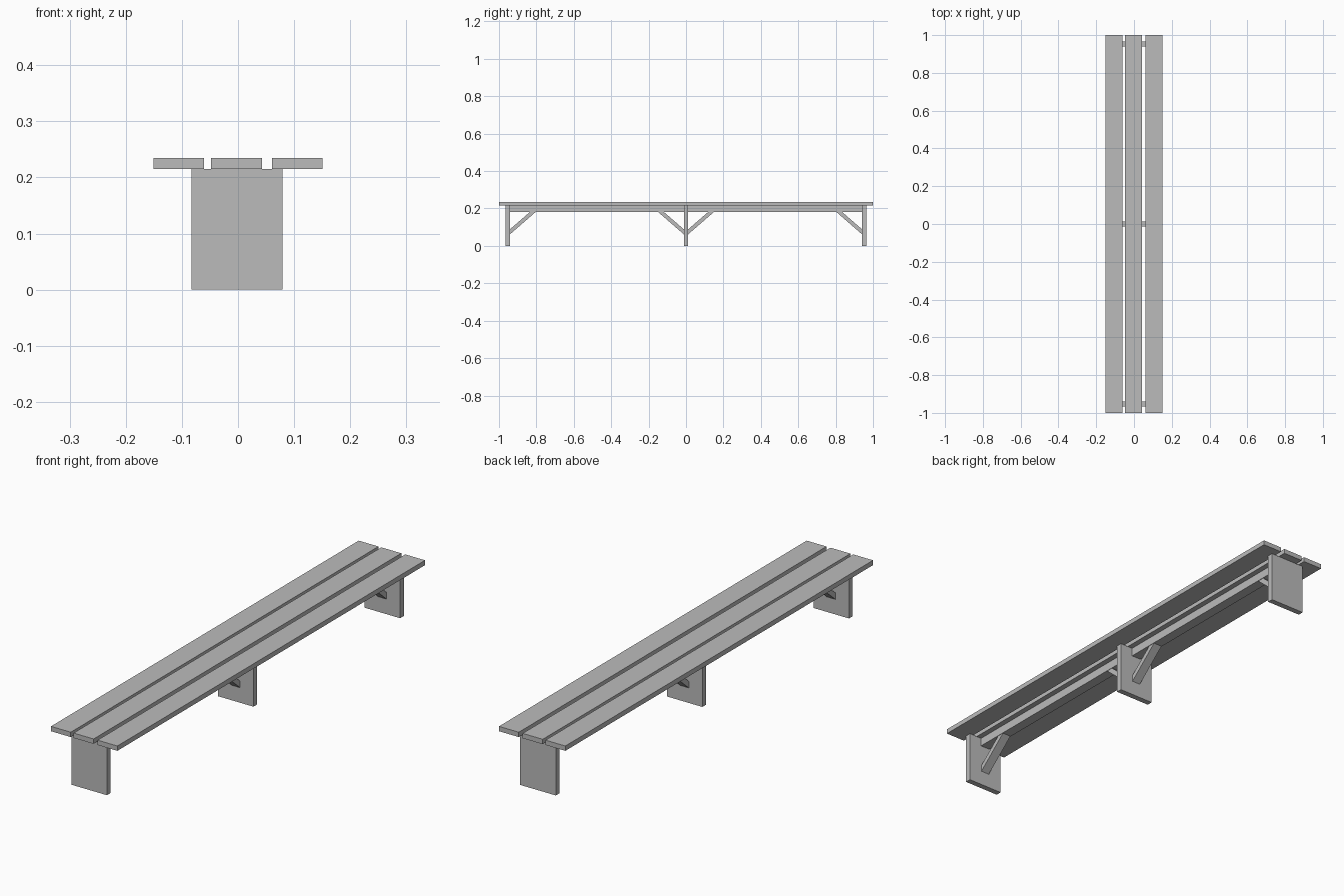
import bpy
import bmesh
from mathutils import Vector

if "Cube" in bpy.data.objects:
    bpy.data.objects.remove(bpy.data.objects["Cube"], do_unlink=True)

grey = bpy.data.materials.new("plain_grey")
grey.use_nodes = True
colour = (0.5, 0.5, 0.5, 1)
grey.diffuse_color = colour
grey.node_tree.nodes["Principled BSDF"].inputs["Base Color"].default_value = colour


def prism(name, outline, x0, x1):
    """Extrude a (y, z) outline from x0 to x1."""
    bm = bmesh.new()
    face = bm.faces.new([bm.verts.new((x0, y, z)) for y, z in outline])
    out = bmesh.ops.extrude_face_region(bm, geom=[face])
    moved = [g for g in out["geom"] if isinstance(g, bmesh.types.BMVert)]
    bmesh.ops.translate(bm, verts=moved, vec=Vector((x1 - x0, 0, 0)))
    bmesh.ops.recalc_face_normals(bm, faces=bm.faces)
    mesh = bpy.data.meshes.new(name)
    bm.to_mesh(mesh)
    bm.free()
    mesh.materials.append(grey)
    obj = bpy.data.objects.new(name, mesh)
    bpy.context.collection.objects.link(obj)
    return obj


def box(name, x0, x1, y0, y1, z0, z1):
    return prism(name, [(y0, z0), (y1, z0), (y1, z1), (y0, z1)], x0, x1)


SEAT_BOTTOM, SEAT_TOP = 0.215, 0.235
RAIL_BOTTOM = 0.18
LEG_Y, HALF_LEG = 0.953, 0.012

# Seat planks
for name, x0, x1 in (("right_plank", -0.151, -0.061),
                     ("middle_plank", -0.048, 0.043),
                     ("left_plank", 0.061, 0.151)):
    box(name, x0, x1, -1, 1, SEAT_BOTTOM, SEAT_TOP)

# Board legs
for name, y in (("front_leg", -LEG_Y), ("middle_leg", 0), ("back_leg", LEG_Y)):
    box(name, -0.083, 0.079, y - HALF_LEG, y + HALF_LEG, 0, SEAT_BOTTOM)

# Rails between the legs, under the middle plank
inner = LEG_Y - HALF_LEG
box("front_rail", -0.023, 0.02, -inner, -HALF_LEG, RAIL_BOTTOM, SEAT_BOTTOM)
box("back_rail", -0.023, 0.02, HALF_LEG, inner, RAIL_BOTTOM, SEAT_BOTTOM)

# Diagonal braces from leg to rail
for name, y, side in (("front_brace", -LEG_Y, 1), ("middle_front_brace", 0, -1),
                      ("middle_back_brace", 0, 1), ("back_brace", LEG_Y, -1)):
    outline = [(HALF_LEG, 0.062), (0.148, RAIL_BOTTOM),
               (0.117, RAIL_BOTTOM), (HALF_LEG, 0.089)]
    prism(name, [(y + side * d, z) for d, z in outline], -0.021, 0.018)
